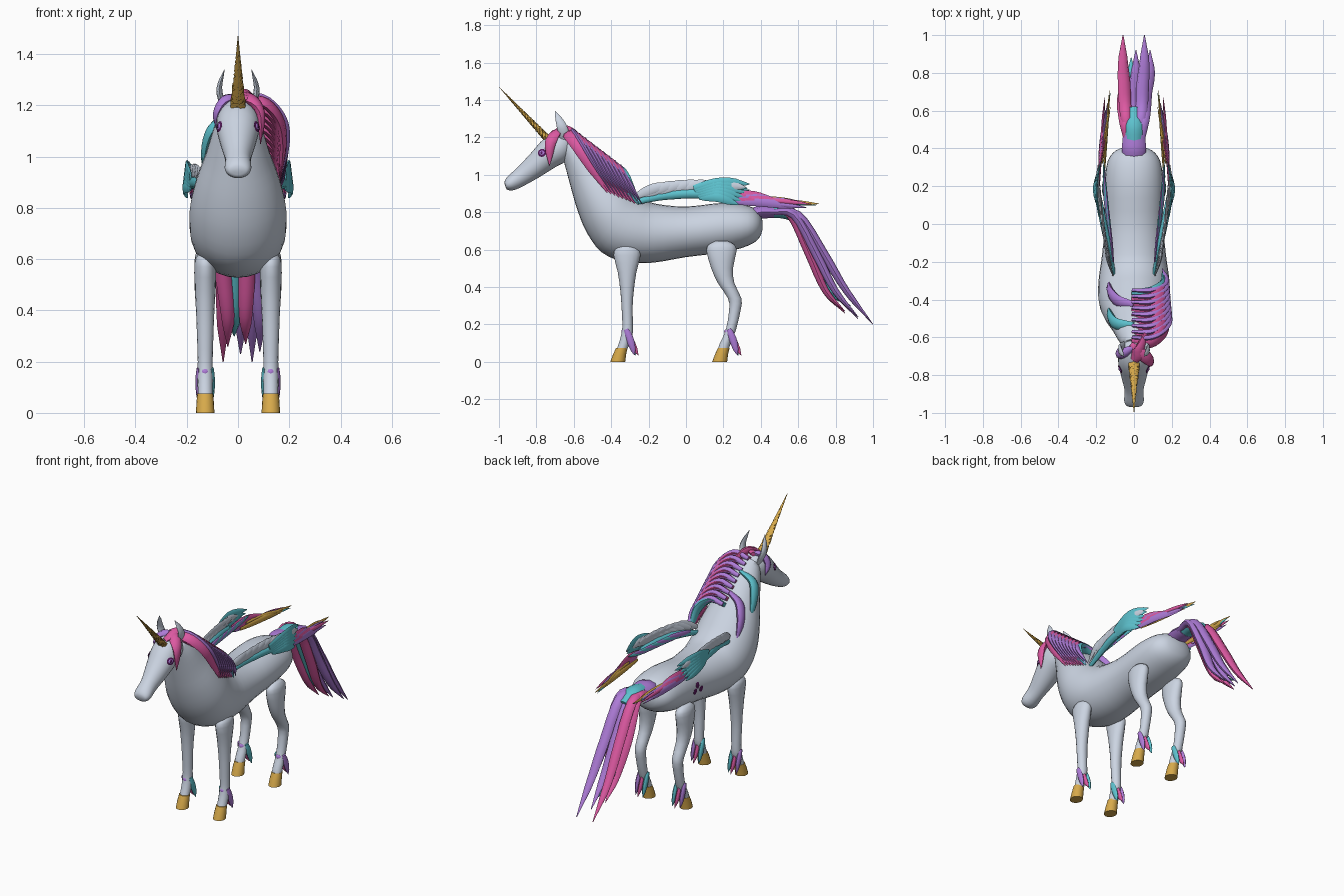
import bpy, bmesh, math
from mathutils import Vector, Matrix

if "Cube" in bpy.data.objects:
    bpy.data.objects.remove(bpy.data.objects["Cube"])


def material(name, *rgb):
    m = bpy.data.materials.new(name)
    m.use_nodes = True
    m.diffuse_color = (*rgb, 1)
    m.node_tree.nodes["Principled BSDF"].inputs["Base Color"].default_value = (*rgb, 1)
    return m


COAT = material("pale grey coat", .6, .66, .76)
GOLD = material("gold", .68, .4, .07)
PINK = material("pink", .72, .1, .36)
PURPLE = material("purple", .42, .2, .68)
TEAL = material("teal", .11, .54, .62)
PLUM = material("dark plum", .09, .01, .1)

# Width along a strand, from root to tip
LOCK = (.6, .9, 1, .95, .7, .06)
FEATHER = (.5, .9, 1, 1, .8, .08)
LEAF = (.8, 1, .9, .6, .05)
CONE = (1, .03)


def spline(rows, steps):
    """Smooth curve through rows of numbers."""
    rows = [Vector(r) for r in rows]
    rows = [2 * rows[0] - rows[1], *rows, 2 * rows[-1] - rows[-2]]
    out = []
    for a, b, c, d in zip(rows, rows[1:], rows[2:], rows[3:]):
        for i in range(steps):
            t = i / steps
            out.append(b + (c - a) * t / 2 + (a - b * 2.5 + c * 2 - d / 2) * t * t
                       + ((b - c) * 1.5 + (d - a) / 2) * t ** 3)
    return out + [rows[-2]]


def finish(name, bm, mat, angle=45):
    bmesh.ops.recalc_face_normals(bm, faces=bm.faces)
    mesh = bpy.data.meshes.new(name)
    bm.to_mesh(mesh)
    bm.free()
    mesh.materials.append(mat)
    ob = bpy.data.objects.new(name, mesh)
    bpy.context.collection.objects.link(ob)
    bpy.ops.object.select_all(action='DESELECT')
    ob.select_set(True)
    bpy.context.view_layer.objects.active = ob
    bpy.ops.object.shade_smooth_by_angle(angle=math.radians(angle))
    return ob


def loft(name, rings, mat, sides=20, angle=45):
    """Skin over ellipses, each a centre with two half-axes and a turn."""
    bm = bmesh.new()
    loops = []
    for c, u, v, turn in rings:
        angles = [turn + math.tau * k / sides for k in range(sides)]
        loops.append([bm.verts.new(c + u * math.cos(a) + v * math.sin(a)) for a in angles])
    for p, q in zip(loops, loops[1:]):
        for k in range(sides):
            j = (k + 1) % sides
            bm.faces.new((p[k], p[j], q[j], q[k]))
    bm.faces.new(loops[0])
    bm.faces.new(loops[-1])
    return finish(name, bm, mat, angle)


def sweep(name, path, width, thick, mat, hint=(0, 0, 1), shape=LOCK, sides=8, steps=4, turns=0):
    """Flattened tapering strand along a path, wide towards the hint."""
    pts = spline(path, steps)
    rings = []
    for i, p in enumerate(pts):
        f = i / (len(pts) - 1)
        t = (pts[min(i + 1, len(pts) - 1)] - pts[max(i - 1, 0)]).normalized()
        side = Vector(hint)
        side = (side - t * side.dot(t)).normalized()
        g = f * (len(shape) - 1)
        k = min(int(g), len(shape) - 2)
        s = shape[k] + (shape[k + 1] - shape[k]) * (g - k)
        rings.append((p, side * width * s, t.cross(side) * thick * s, f * turns * math.tau))
    return loft(name, rings, mat, sides)


def trunk(name, rows):
    """Loft from rows of lower point, upper point and half width."""
    rings = []
    for ya, za, yb, zb, w in spline(rows, 3):
        a, b = Vector((0, ya, za)), Vector((0, yb, zb))
        rings.append(((a + b) / 2, Vector((max(w, .004), 0, 0)), (b - a) / 2, 0))
    return loft(name, rings, COAT, 28, 80)


def column(name, x, rows, mat, angle=60):
    """Loft of level rings: height, depth position, half depth, half width."""
    rings = [(Vector((x, y, z)), Vector((w, 0, 0)), Vector((0, d, 0)), 0)
             for z, y, d, w in rows]
    return loft(name, rings, mat, 16, angle)


def dab(name, target, near, wide, tall, mat, lift=0):
    """Thin painted oval lying on a surface."""
    _, loc, normal, _ = target.closest_point_on_mesh(Vector(near))
    turn = normal.to_track_quat('Z', 'Y').to_matrix().to_4x4()
    bm = bmesh.new()
    bmesh.ops.create_uvsphere(bm, u_segments=14, v_segments=6, radius=1)
    bm.transform(Matrix.Translation(loc + normal * lift) @ turn @ Matrix.Diagonal((wide, tall, .004, 1)))
    finish(name, bm, mat)


# Body with neck, then head
body = trunk("body", [
    (.41, .71, .41, .75, .03), (.39, .66, .39, .80, .095), (.33, .62, .33, .835, .14),
    (.2, .585, .2, .85, .155), (0, .56, 0, .83, .155), (-.18, .53, -.16, .845, .17),
    (-.33, .535, -.22, .87, .185), (-.45, .585, -.26, .9, .19), (-.53, .69, -.3, .94, .185),
    (-.58, .81, -.36, 1, .162), (-.615, .93, -.44, 1.08, .125), (-.65, 1.06, -.53, 1.165, .092),
    (-.67, 1.12, -.61, 1.215, .06)])
head = trunk("head", [
    (-.61, 1.13, -.6, 1.18, .03), (-.64, 1.075, -.65, 1.23, .072), (-.70, 1.04, -.75, 1.2, .084),
    (-.78, .99, -.83, 1.115, .068), (-.86, .945, -.9, 1.04, .05), (-.92, .918, -.95, .995, .052),
    (-.955, .92, -.968, .97, .04), (-.965, .935, -.97, .95, .015)])
bpy.context.view_layer.update()

# Spiral horn
sweep("horn", [(0, -.72, 1.17), (0, -.86, 1.32), (0, -1, 1.47)], .035, .024, GOLD,
      hint=(1, 0, 0), shape=CONE, sides=6, steps=12, turns=3)

FRONT_LEG = [(.625, -.315, .03, .02), (.605, -.315, .06, .037), (.57, -.315, .072, .042),
             (.48, -.315, .05, .04), (.38, -.315, .036, .035), (.3, -.315, .03, .032),
             (.2, -.312, .028, .029), (.15, -.315, .03, .03), (.1, -.33, .029, .029), (.06, -.345, .028, .029)]
HIND_LEG = [(.645, .19, .035, .02), (.625, .19, .07, .035), (.59, .19, .08, .042),
            (.5, .193, .058, .042), (.42, .215, .044, .037), (.34, .26, .036, .033),
            (.28, .262, .031, .03), (.17, .24, .027, .028), (.1, .21, .029, .029), (.06, .198, .028, .029)]

for s, side in ((1, "left"), (-1, "right")):
    # Legs, hooves and the tufts above them
    for end, leg, toe, ankle in (("front", FRONT_LEG, -.365, -.31), ("hind", HIND_LEG, .18, .24)):
        x = s * .128
        column(f"{side}_{end}_leg", x, [Vector(r) for r in spline(leg, 2)], COAT)
        column(f"{side}_{end}_hoof", x, [(.075, toe + .022, .031, .031), (.04, toe + .01, .035, .034),
                                         (0, toe, .04, .036)], GOLD)
        for part, off, back, mat in (("outer", .026, .035, PURPLE), ("back", 0, .055, PINK),
                                     ("inner", -.026, .04, TEAL)):
            dx = x + s * off
            sweep(f"{side}_{end}_{part}_tuft", [(dx, ankle - .01, .175), (dx, ankle + .014, .11),
                  (dx, ankle + back, .035)], .02, .012, mat, hint=(0, 1, 0), steps=5)
        sweep(f"{side}_{end}_band", [(x - .031, ankle, .155), (x, ankle - .029, .16),
              (x + .031, ankle, .155)], .014, .007, PURPLE)

    # Ear and eye
    sweep(f"{side}_ear", [(s * .05, -.645, 1.18), (s * .073, -.665, 1.26), (s * .053, -.7, 1.34)],
          .03, .013, COAT, hint=(0, 1, 0), shape=LEAF, steps=6)
    eye = (s * .085, -.775, 1.12)
    dab(f"{side}_eye_rim", head, eye, .024, .022, PLUM)
    dab(f"{side}_iris", head, eye, .016, .013, PURPLE, .002)
    dab(f"{side}_pupil", head, eye, .007, .009, PLUM, .004)

    # Folded wing: arm, coverts, then long flight feathers
    def feather(part, a, b, width, mat, bow=.012):
        a, b = Vector((s * a[0], *a[1:])), Vector((s * b[0], *b[1:]))
        mid = (a + b) / 2 + Vector((s * bow, 0, bow))
        sweep(f"{side}_{part}_feather", [a, mid, b], width, .007, mat, shape=FEATHER)

    sweep(f"{side}_wing_arm", [(s * .105, -.28, .85), (s * .13, -.14, .885), (s * .165, .02, .9),
          (s * .19, .18, .89)], .026, .018, TEAL, shape=(.5, .8, 1, 1, .6))
    for i in range(8):
        f = i / 7
        feather("grey_covert", (.112 + .065 * f, -.27 + .36 * f, .885 + .04 * f),
                (.15 + .04 * f, -.08 + .4 * f, .945 + .015 * math.sin(4 * f)), .026, COAT)
        feather("inner_purple", (.11 + .045 * f, -.2 + .3 * f, .885), (.13 + .03 * f, .02 + .32 * f, .92), .016,
                (PURPLE, TEAL)[i % 2], 0)
    for i in range(6):
        f = i / 5
        feather("teal_covert", (.185, .04 + .03 * f, .93 - .05 * f),
                (.175 + .02 * f, .34 - .06 * f, .95 - .11 * f), .026, TEAL, .02)
        feather("pink_flight", (.185, .2 + .03 * f, .89 - .03 * f),
                (.15, .46 + .15 * f, .875 - .05 * f), .024, (PINK, PINK, PURPLE)[i % 3], .01)
        feather("tip", (.168, .32, .875 - .025 * f), (.125 + .015 * (i % 3), .62 + .025 * (i % 4), .855 - .03 * f),
                .013, (GOLD, PURPLE, PINK, TEAL)[i % 4], .006)
    feather("inner_gold", (.16, .25, .865), (.13, .71, .845), .018, GOLD, 0)

# Spots on the right flank
for y, z in ((.07, .7), (.1, .74), (.13, .7)):
    dab("flank_spot", body, (-.2, y, z), .016, .02, PLUM)

# Mane swept over the left of the neck, with thin streaks between locks
for i in range(9):
    f = i / 8
    y, z, k = -.62 + .25 * f, 1.205 - .19 * f, 1 - .42 * f
    for part, dy, width, lift, mat in (("lock", 0, .042, 0, TEAL if i == 8 else PINK),
                                       ("streak", .02, .014, .012, PURPLE)):
        x = 1 - .1 * f
        sweep(f"mane_{part}", [(-.01, y + dy, z + lift), (.09 * x, y + dy, z + .012 + lift),
              (.155 * x + lift, y + dy + .05 * k, z - .05 * k), (.175 * x + lift, y + dy + .11 * k, z - .15 * k),
              (.165 * x, y + dy + .2 * k, z - .3 * k)], width, .02, mat, hint=(0, 1, .4))

# Loose locks on the right of the neck, and the forelock
for name, path, width, mat in (
        ("teal_neck_lock", [(0, -.54, 1.16), (-.09, -.53, 1.12), (-.125, -.49, 1.04), (-.135, -.44, .93)], .035, TEAL),
        ("purple_neck_lock", [(0, -.43, 1.07), (-.08, -.41, 1.03), (-.125, -.36, .95), (-.135, -.3, .83)], .035, PURPLE),
        ("forelock", [(-.02, -.64, 1.23), (.045, -.69, 1.225), (.088, -.725, 1.17), (.088, -.73, 1.05)], .034, PINK),
        ("forelock_top", [(0, -.72, 1.21), (.03, -.67, 1.235), (.06, -.6, 1.2), (.09, -.53, 1.1)], .04, PINK),
        ("purple_forelock", [(0, -.65, 1.23), (-.05, -.68, 1.22), (-.08, -.69, 1.17), (-.085, -.66, 1.11)], .026, PURPLE)):
    sweep(name, path, width, .02, mat, hint=(0, 1, .4))

# Tail: wrapped root, then hanging locks
sweep("tail_root", [(0, .34, .785), (0, .4, .8), (0, .47, .8)], .065, .035, PURPLE, hint=(1, 0, 0), shape=(.9, 1, .9))
sweep("tail_wrap", [(0, .43, .8), (0, .52, .802), (0, .61, .765)], .055, .036, TEAL, hint=(1, 0, 0), shape=(.9, 1, .8))
for x0, x1, tip, drop, mat in ((-.045, -.058, 1, .2, PINK), (.04, .055, 1, .2, PURPLE), (.055, .085, .92, .24, PURPLE),
                               (-.05, -.04, .85, .26, PINK), (0, .01, .92, .23, PURPLE), (.03, .03, .85, .27, PINK),
                               (-.015, -.015, .88, .3, TEAL)):
    reach = tip - .45
    sweep("tail_lock", [(x0 * .7, .45, .8), (x0, .45 + reach * .27, .785), (x0 * 1.15, .45 + reach * .52, .58),
          (x1, .45 + reach * .74, .38), (x1, tip, drop)], .034, .024, mat, hint=(1, 0, 0))
